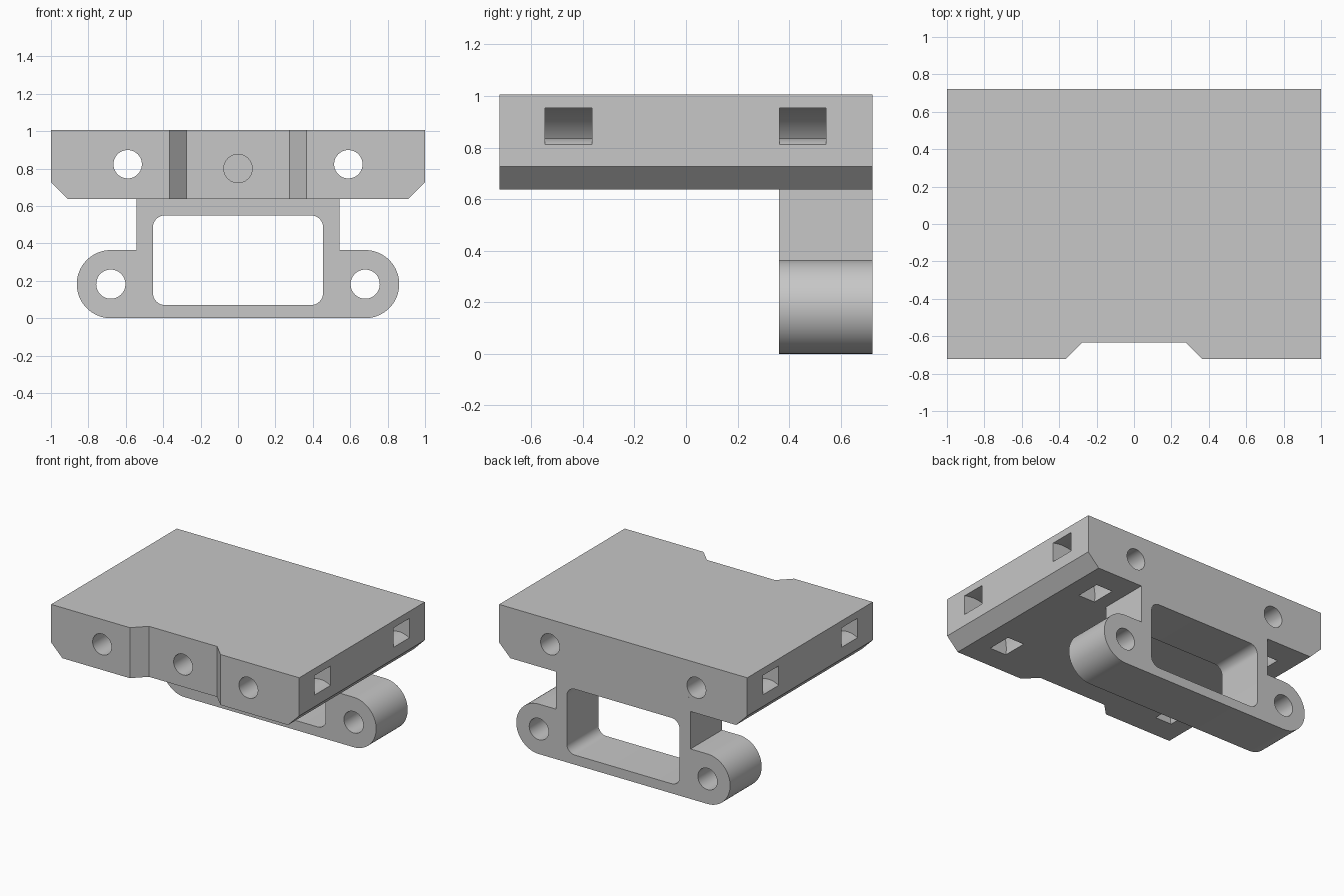
import bpy, bmesh
from math import sin, cos, radians
from mathutils import Vector

cube = bpy.data.objects.get("Cube")
if cube:
    bpy.data.objects.remove(cube, do_unlink=True)

TOP, BASE, HALF_Y = 1.005, 0.637, 0.723
BRACKET_Y = 0.36

grey = bpy.data.materials.new("plain_grey")
grey.use_nodes = True
colour = (0.57, 0.57, 0.57, 1)
grey.diffuse_color = colour
grey.node_tree.nodes["Principled BSDF"].inputs["Base Color"].default_value = colour


def arc(cx, cz, r, start, end, steps):
    """Points on an arc, angles in degrees."""
    angles = [radians(start + (end - start) * i / steps) for i in range(steps + 1)]
    return [(cx + r * cos(a), cz + r * sin(a)) for a in angles]


def prism(name, outline, low, high, axis="y"):
    """Extrude an outline along y (x, z points) or along z (x, y points)."""
    def place(p, t):
        return Vector((p[0], t, p[1])) if axis == "y" else Vector((p[0], p[1], t))
    bm = bmesh.new()
    face = bm.faces.new([bm.verts.new(place(p, low)) for p in outline])
    grown = bmesh.ops.extrude_face_region(bm, geom=[face])["geom"]
    shift = place((0, 0), high - low)
    bmesh.ops.translate(bm, vec=shift,
                        verts=[v for v in grown if isinstance(v, bmesh.types.BMVert)])
    bmesh.ops.recalc_face_normals(bm, faces=bm.faces)
    mesh = bpy.data.meshes.new(name)
    bm.to_mesh(mesh)
    bm.free()
    mesh.materials.append(grey)
    obj = bpy.data.objects.new(name, mesh)
    bpy.context.collection.objects.link(obj)
    return obj


def combine(target, other, operation):
    """Apply a boolean and discard the second solid."""
    other.hide_render = True
    mod = target.modifiers.new(operation, "BOOLEAN")
    mod.operation, mod.solver, mod.object = operation, "EXACT", other
    bpy.context.view_layer.objects.active = target
    bpy.ops.object.modifier_apply(modifier=mod.name)
    bpy.data.objects.remove(other, do_unlink=True)


def bore(target, x, z, r, low, high):
    circle = arc(x, z, r, 0, 360, 48)[:-1]
    combine(target, prism("bore", circle, low, high), "DIFFERENCE")


# Plate with chamfered lower side edges
c = 0.09
mount = prism("mounting_block", [
    (-1, TOP), (-1, BASE + c), (c - 1, BASE),
    (1 - c, BASE), (1, BASE + c), (1, TOP)], -HALF_Y, HALF_Y)

# Hanging bracket with two rounded ears
ear_x, ear_r, body_x = 0.68, 0.182, 0.543
right_half = arc(ear_x, ear_r, ear_r, -90, 90, 32)
right_half += [(body_x, 2 * ear_r), (body_x, BASE + 0.1)]
left_half = [(-x, z) for x, z in reversed(right_half)]
bracket = prism("bracket", right_half + left_half, BRACKET_Y, HALF_Y)
combine(mount, bracket, "UNION")

# Rounded window through the bracket
wx, low_z, high_z, r = 0.455, 0.07, 0.55, 0.065
window = (arc(wx - r, high_z - r, r, 0, 90, 10) + arc(r - wx, high_z - r, r, 90, 180, 10)
          + arc(r - wx, low_z + r, r, 180, 270, 10) + arc(wx - r, low_z + r, r, 270, 360, 10))
combine(mount, prism("window", window, 0.2, 1), "DIFFERENCE")

# Tapered recess in the front edge
recess = [(-0.465, -0.823), (-0.275, -0.633), (0.275, -0.633), (0.465, -0.823)]
combine(mount, prism("recess", recess, 0.5, 1.2, "z"), "DIFFERENCE")

# Curved strap channels from the sides to the underside
for side in (-1, 1):
    ring = arc(0.92, 0.685, 0.28, 0, 250, 60) + arc(0.92, 0.685, 0.15, 250, 0, 60)
    for y in (-0.455, 0.453):
        channel = prism("channel", [(side * x, z) for x, z in ring], y - 0.091, y + 0.091)
        combine(mount, channel, "DIFFERENCE")
    # Through holes in the plate and the ears
    bore(mount, side * 0.59, 0.823, 0.076, -1, 1)
    bore(mount, side * ear_x, ear_r, 0.078, 0.2, 1)

# Blind hole in the recess
bore(mount, 0, 0.8, 0.076, -1, -0.13)

bpy.ops.object.select_all(action="DESELECT")
mount.select_set(True)
bpy.context.view_layer.objects.active = mount
bpy.ops.object.shade_smooth_by_angle(angle=radians(25))
